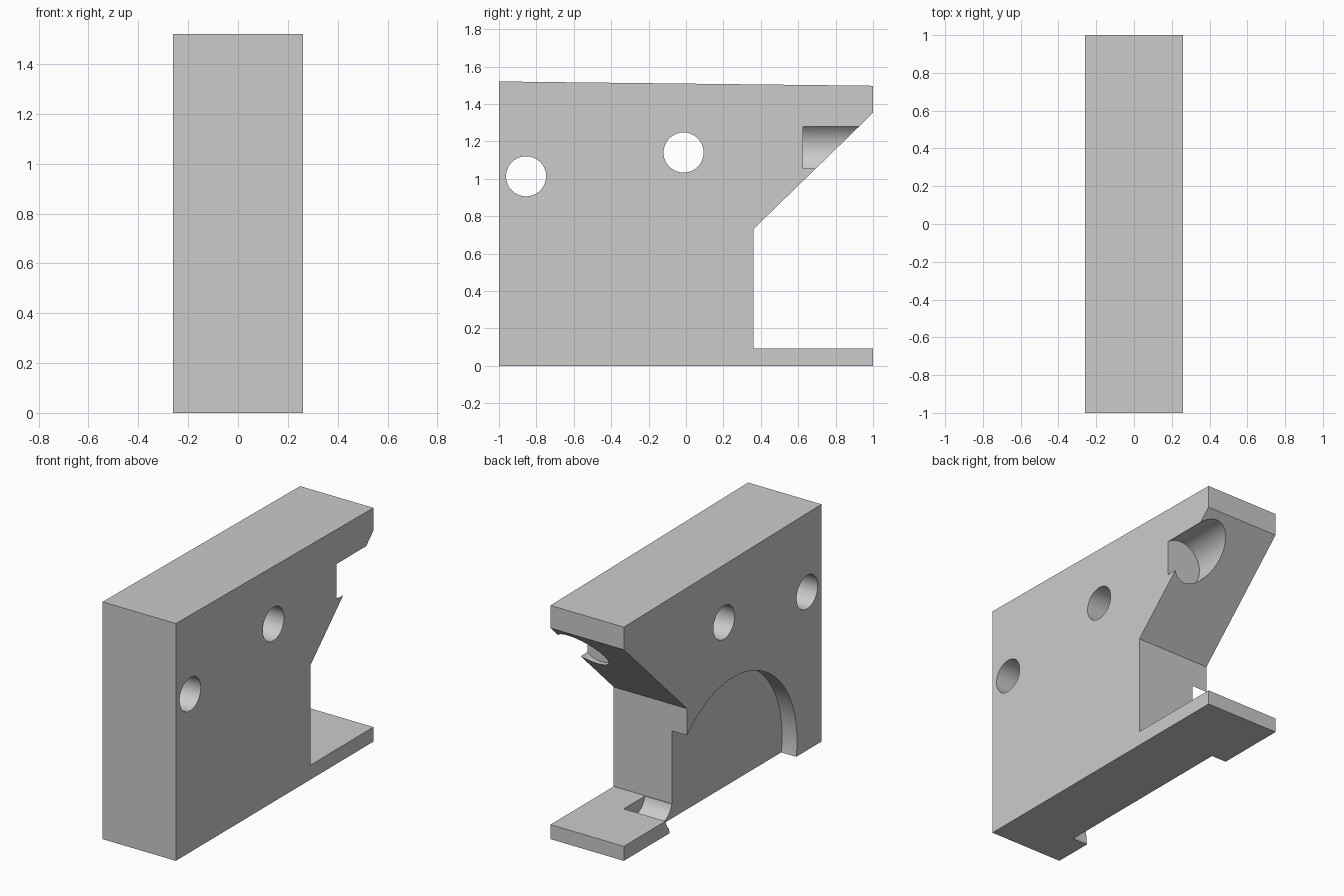
import bpy, bmesh
from math import pi
from mathutils import Matrix

if "Cube" in bpy.data.objects:
    bpy.data.objects.remove(bpy.data.objects["Cube"])

HALF = 0.26   # half thickness in x


def to_object(name, bm):
    bmesh.ops.recalc_face_normals(bm, faces=bm.faces)
    mesh = bpy.data.meshes.new(name)
    bm.to_mesh(mesh)
    bm.free()
    ob = bpy.data.objects.new(name, mesh)
    bpy.context.collection.objects.link(ob)
    return ob


def cylinder(name, axis, start, end, a, b, radius):
    """Cutter along x (a=y, b=z) or along y (a=x, b=z)."""
    mid = (start + end) / 2
    if axis == 'x':
        mat = Matrix.Translation((mid, a, b)) @ Matrix.Rotation(pi / 2, 4, 'Y')
    else:
        mat = Matrix.Translation((a, mid, b)) @ Matrix.Rotation(pi / 2, 4, 'X')
    bm = bmesh.new()
    bmesh.ops.create_cone(bm, cap_ends=True, segments=96, radius1=radius,
                          radius2=radius, depth=end - start, matrix=mat)
    ob = to_object(name, bm)
    ob.hide_render = True
    return ob


# Bracket body: side profile (y, z) extruded through the thickness
profile = [(-1, 0), (1, 0), (1, 0.093), (0.36, 0.093), (0.36, 0.73),
           (1, 1.352), (1, 1.497), (-1, 1.52)]
bm = bmesh.new()
face = bm.faces.new([bm.verts.new((-HALF, y, z)) for y, z in profile])
ext = bmesh.ops.extrude_face_region(bm, geom=[face])
bmesh.ops.translate(bm, vec=(2 * HALF, 0, 0),
                    verts=[v for v in ext["geom"] if isinstance(v, bmesh.types.BMVert)])
body = to_object("bracket_body", bm)

cutters = [
    # Two through holes
    cylinder("rear_hole_cutter", 'x', -0.4, 0.4, -0.855, 1.013, 0.107),
    cylinder("middle_hole_cutter", 'x', -0.4, 0.4, -0.013, 1.14, 0.107),
    # Large shallow round recess in the left face
    cylinder("round_recess_cutter", 'x', -0.5, -0.154, -0.103, 0.103, 0.65),
    # Blind trough across the foot
    cylinder("foot_trough_cutter", 'x', -0.4, 0.036, 0.472, 0.116, 0.110),
    # Pocket bored into the slope, breaking out of the right face
    cylinder("slope_pocket_cutter", 'y', 0.625, 1.3, 0.164, 1.1675, 0.148),
]

bpy.context.view_layer.objects.active = body
body.select_set(True)
for c in cutters:
    mod = body.modifiers.new(c.name, 'BOOLEAN')
    mod.operation = 'DIFFERENCE'
    mod.solver = 'EXACT'
    mod.object = c
    bpy.ops.object.modifier_apply(modifier=mod.name)
for c in cutters:
    bpy.data.objects.remove(c)

bpy.ops.object.shade_smooth_by_angle(angle=pi / 6)
